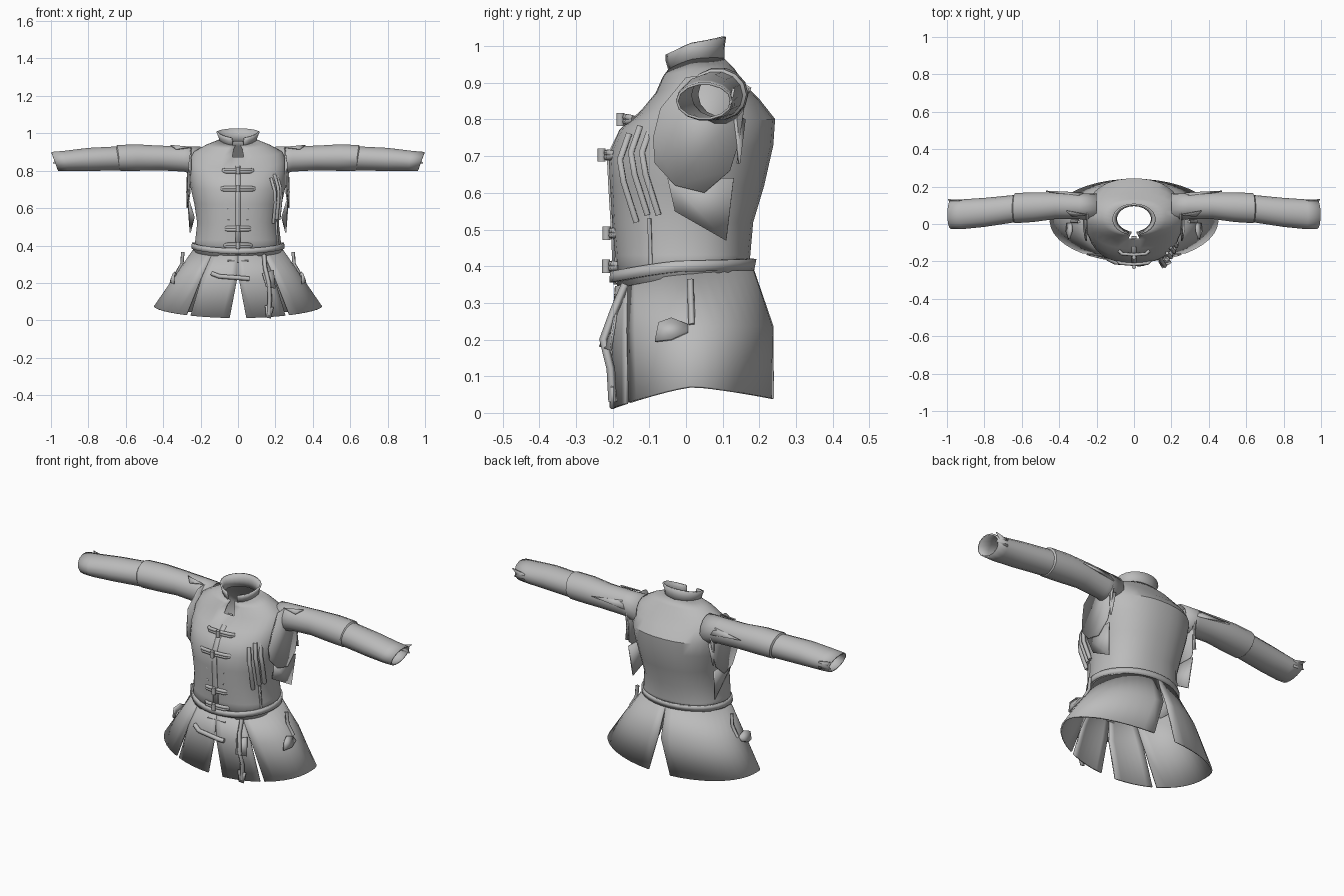
import bpy, math
from math import sin, cos, pi

cube = bpy.data.objects.get("Cube")
if cube:
    bpy.data.objects.remove(cube)

cloth = bpy.data.materials.new("grey_cloth")
cloth.use_nodes = True
cloth.diffuse_color = (0.5, 0.5, 0.5, 1)
cloth.node_tree.nodes["Principled BSDF"].inputs["Base Color"].default_value = (0.5, 0.5, 0.5, 1)


def finish(obj, thick=0.0, angle=35):
    bpy.context.collection.objects.link(obj)
    obj.data.materials.append(cloth)
    if thick:
        mod = obj.modifiers.new("thickness", 'SOLIDIFY')
        mod.thickness = thick
        mod.offset = 0
    if obj.type == 'MESH':
        bpy.ops.object.select_all(action='DESELECT')
        obj.select_set(True)
        bpy.context.view_layer.objects.active = obj
        bpy.ops.object.shade_smooth_by_angle(angle=math.radians(angle))
    return obj


def mesh(name, verts, faces, thick=0.0):
    me = bpy.data.meshes.new(name)
    me.from_pydata(verts, [], faces)
    me.update()
    return finish(bpy.data.objects.new(name, me), thick)


def loft(name, rows, closed, thick, skip=lambda row, col: False):
    n = len(rows[0])
    faces = []
    for r in range(len(rows) - 1):
        for i in range(n if closed else n - 1):
            j = (i + 1) % n
            if not skip(r, i):
                faces.append((r * n + i, r * n + j, (r + 1) * n + j, (r + 1) * n + i))
    return mesh(name, [p for row in rows for p in row], faces, thick)


def body_point(a, rx, yf, yb, zf, zs, zb, n=2.0):
    """Point on a body section; angle 0 is the front, pi the back."""
    s, c = (math.copysign(abs(v) ** (2 / n), v) for v in (sin(a), cos(a)))
    z = zs + (zf - zs if c > 0 else zb - zs) * abs(c) ** 1.3
    return (rx * s, (yf + yb) / 2 - (yb - yf) / 2 * c, z)


def arc(a0, a1, n):
    return [a0 + (a1 - a0) * i / n for i in range(n + 1)]


def plate(name, pts, thick=0.007):
    return mesh(name, pts, [tuple(range(len(pts)))], thick)


def cord(name, pts, radius, flat=False):
    cu = bpy.data.curves.new(name, 'CURVE')
    cu.dimensions = '3D'
    cu.bevel_depth = radius
    cu.bevel_resolution = 0 if flat else 2
    cu.use_fill_caps = True
    sp = cu.splines.new('POLY')
    sp.points.add(len(pts) - 1)
    for p, co in zip(sp.points, pts):
        p.co = (*co, 1)
    return finish(bpy.data.objects.new(name, cu))


def flip(pts, s):
    return [(s * x, y, z) for x, y, z in pts]


# Torso: half width, front, back, then front / side / back heights
sections = [
    (.235, -.185, .17, .34, .37, .385),
    (.225, -.19, .172, .43, .43, .43),
    (.215, -.198, .18, .52, .52, .52),
    (.23, -.204, .21, .62, .62, .62),
    (.25, -.208, .235, .70, .71, .73),
    (.258, -.178, .24, .77, .79, .80),
    (.255, -.13, .20, .81, .855, .85),
    (.235, -.08, .16, .87, .90, .89),
    (.17, -.06, .13, .915, .935, .935),
    (.095, -.045, .10, .935, .965, .965),
]
angles = [2 * pi * (i + .5) / 32 for i in range(32)]
loft("torso", [[body_point(a, *s, n=2.3) for a in angles] for s in sections],
     True, .008, lambda r, i: r >= 7 and i == 31)

# Standing collar, open at the front
collar = [(.095, -.045, .10, .925, .95, .955), (.10, -.055, .10, .96, .98, .99),
          (.112, -.055, .105, .975, 1.01, 1.026)]
loft("collar", [[body_point(a, *s) for a in arc(.3, 2 * pi - .3, 20)] for s in collar],
     False, .009)

# Belt
belt = [(.245, -.205, .182, .355, .385, .39), (.243, -.203, .188, .385, .415, .42)]
loft("belt", [[body_point(a, *s) for a in angles] for s in belt], True, .01)

# Skirt panels with slits at the front, front corners and back
skirt = [(.238, -.19, .178, .345, .375, .40), (.335, -.20, .235, .22, .235, .235),
         (.448, -.20, .238, .012, .072, .038)]
panels = {"front_skirt": ([(0, .62), (.015, .62), (.10, .60)], 6),
          "side_skirt": ([(.62, pi), (.63, pi - .03), (.66, pi - .15)], 16)}
for side, s in (("left", 1), ("right", -1)):
    for name, (spans, n) in panels.items():
        rows = [[body_point(a, *sec) for a in arc(*span, n)]
                for sec, span in zip(skirt, spans)]
        loft(side + "_" + name, [flip(r, s) for r in rows], False, .008)

# Sleeves: x, centre y, centre z, half depth, half height, end tilt
sleeve = [
    (.20, .09, .85, .070, .078, 0), (.29, .095, .863, .066, .066, 0),
    (.42, .098, .868, .068, .064, 0), (.54, .09, .87, .076, .069, 0),
    (.635, .085, .868, .077, .068, .01), (.64, .082, .866, .070, .062, .01),
    (.80, .062, .86, .074, .060, 0), (.92, .052, .852, .076, .052, .01),
    (.98, .050, .85, .074, .048, .018),
]
for side, s in (("left", 1), ("right", -1)):
    rows = [[(s * (x + t * sin(a)), y + ry * cos(a), z + rz * sin(a))
             for a in arc(0, 2 * pi * 13 / 14, 13)] for x, y, z, ry, rz, t in sleeve]
    loft(side + "_sleeve", rows, True, .007)

    # Shoulder cap and loose panels below the armhole
    cap = [(.262, -.07, .83), (.25, .0, .915), (.25, .10, .925), (.265, .16, .84),
           (.268, .145, .74), (.272, .12, .66), (.272, .05, .60), (.268, -.03, .62),
           (.258, -.085, .68), (.255, -.09, .75)]
    plate(side + "_armhole_panel", flip(cap, s))
    plate(side + "_side_panel", flip([(.262, -.05, .64), (.268, .13, .64),
                                      (.255, .11, .47), (.235, -.03, .55)], s))
    plate(side + "_back_gusset", flip([(.25, .16, .80), (.27, .13, .82),
                                       (.275, .145, .68), (.262, .14, .68)], s))

    # Torn seam points at the shoulder and cuff
    plate(side + "_shoulder_tear", flip([(.27, .165, .86), (.29, .15, .90),
                                         (.47, .175, .885)], s))
    plate(side + "_cuff_tear", flip([(.92, .125, .83), (.92, .125, .87),
                                     (.995, .13, .885), (.97, .125, .86), (.99, .12, .84)], s))
    plate(side + "_seam_tear", flip([(.33, .04, .915), (.36, .07, .935),
                                     (.25, .05, .925)], s))

    # Hip pocket flap and hanging strap
    plate(side + "_pocket_flap", flip([(.345, -.085, .195), (.345, -.075, .245),
                                       (.335, -.04, .258), (.335, .005, .24),
                                       (.355, .005, .22), (.36, -.04, .20)], s), .012)
    cord(side + "_hip_strap", flip([(.295, .012, .365), (.30, .014, .30),
                                    (.335, .016, .24)], s), .010, True)

# Toggle fastenings: height, front surface, half width
for i, (z, y, w) in enumerate([(.80, -.165, .08), (.703, -.216, .09),
                               (.49, -.203, .07), (.40, -.204, .07)]):
    for dz in (-.006, .006):
        cord(f"toggle_{i + 1}", [(-w, y + .022, z + dz * .3), (-w * .8, y + .006, z + dz),
                                 (0, y, z + dz), (w * .8, y + .006, z + dz),
                                 (w, y + .022, z + dz * .3)], .009)
    cord("toggle_knot", [(0, y - .014, z - .018), (0, y - .014, z + .018)], .011)
cord("skirt_toggle", [(-.14, -.185, .25), (-.10, -.205, .235), (.03, -.215, .225),
                      (.06, -.21, .222)], .012)
for z, y in ((.60, -.205), (.535, -.202), (.32, -.197)):
    cord("small_clasp", [(-.055, y + .006, z), (.055, y + .006, z)], .005)

# Front placket
placket = [(-.066, .87), (-.178, .77), (-.212, .70), (-.208, .62), (-.202, .52), (-.194, .35)]
loft("placket", [[(-.014, y, z), (.014, y, z)] for y, z in placket], False, .008)

# Chest straps on the left side
for dy, dz, dx in ((0, 0, 0), (.03, 0, .012), (-.03, -.02, -.018)):
    cord("chest_strap", [(.195 + dx, -.125 + dy, .78 + dz), (.215 + dx, -.15 + dy, .71 + dz),
                         (.218 + dx, -.14 + dy, .65 + dz), (.207 + dx, -.105 + dy, .54 + dz)],
         .011, True)
cord("lower_strap", [(.205, -.10, .53), (.212, -.095, .38)], .007, True)

# Hanging strap and buckle end on the left skirt front
cord("skirt_strap", [(.14, -.165, .35), (.145, -.195, .28), (.165, -.225, .20),
                     (.17, -.205, .12), (.165, -.20, .03)], .012, True)
plate("skirt_strap_flap", [(.13, -.20, .25), (.19, -.19, .27), (.20, -.205, .17),
                           (.15, -.235, .18)])
plate("strap_tip", [(.145, -.205, .08), (.19, -.20, .07), (.175, -.20, .01),
                    (.15, -.205, .015)])
